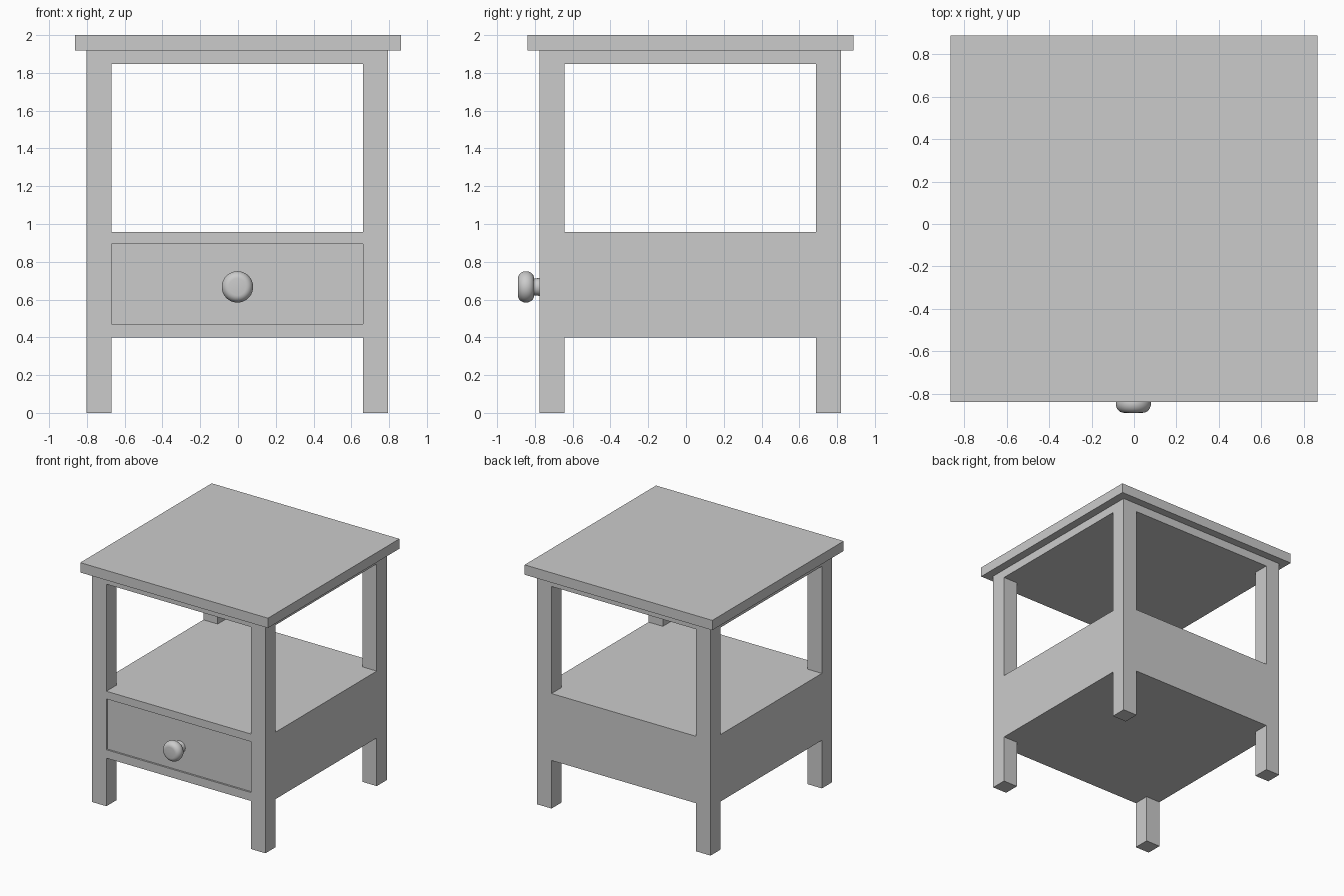
import bpy, bmesh, math

if "Cube" in bpy.data.objects:
    bpy.data.objects.remove(bpy.data.objects["Cube"])

CX, CY = -0.003, 0.023        # centre of the leg frame
OUT, INN = 0.798, 0.666       # outer and inner half-spacing of the legs
FRONT = CY - OUT
DRAWER_Y = FRONT + 0.015      # drawer face sits slightly recessed
CASE_Y = FRONT + 0.08


def finish(name, bm):
    bmesh.ops.recalc_face_normals(bm, faces=bm.faces)
    mesh = bpy.data.meshes.new(name)
    bm.to_mesh(mesh)
    bm.free()
    ob = bpy.data.objects.new(name, mesh)
    bpy.context.collection.objects.link(ob)
    return ob


def prism(name, outline, z0, z1):
    bm = bmesh.new()
    face = bm.faces.new([bm.verts.new((x, y, z0)) for x, y in outline])
    ext = bmesh.ops.extrude_face_region(bm, geom=[face])["geom"]
    bmesh.ops.translate(bm, vec=(0, 0, z1 - z0),
                        verts=[v for v in ext if isinstance(v, bmesh.types.BMVert)])
    return finish(name, bm)


def box(name, x0, x1, y0, y1, z0, z1):
    return prism(name, [(x0, y0), (x1, y0), (x1, y1), (x0, y1)], z0, z1)


def notched_slab(name, front, z0, z1):
    """Slab flush with the outer leg faces, notched at the corners for the legs."""
    xl, xa, xb, xr = CX - OUT, CX - INN, CX + INN, CX + OUT
    ya, yb, yk = CY - INN, CY + INN, CY + OUT
    return prism(name, [(xa, front), (xb, front), (xb, ya), (xr, ya), (xr, yb), (xb, yb),
                        (xb, yk), (xa, yk), (xa, yb), (xl, yb), (xl, ya), (xa, ya)], z0, z1)


# Tabletop
box("tabletop", -0.864, 0.864, -0.84, 0.888, 1.918, 2.0)

# Four square legs
for side, sx in (("left", -1), ("right", 1)):
    for end, sy in (("front", -1), ("back", 1)):
        xs = sorted((CX + sx * INN, CX + sx * OUT))
        ys = sorted((CY + sy * INN, CY + sy * OUT))
        box(f"{end}_{side}_leg", *xs, *ys, 0, 1.918)

# Apron under the top and drawer case between the legs
notched_slab("apron", FRONT, 1.848, 1.918)
notched_slab("drawer_case", CASE_Y, 0.40, 0.957)

# Front rails and recessed drawer front
box("lower_rail", CX - INN, CX + INN, FRONT, CASE_Y, 0.40, 0.47)
box("upper_rail", CX - INN, CX + INN, FRONT, CASE_Y, 0.893, 0.957)
box("drawer_front", CX - INN, CX + INN, DRAWER_Y, CASE_Y, 0.47, 0.893)

# Turned knob: (radius, y) profile with a rounded mushroom head
profile = [(0.05, DRAWER_Y), (0.046, -0.785), (0.045, -0.804)]
profile += [(0.045 + 0.038 * math.cos(a), -0.847 + 0.043 * math.sin(a))
            for a in (math.pi / 2 - math.pi * i / 12 for i in range(1, 13))]
profile.append((0.0, -0.8905))
bm = bmesh.new()
verts = [bm.verts.new((r, y, 0)) for r, y in profile]
edges = [bm.edges.new(pair) for pair in zip(verts, verts[1:])]
bmesh.ops.spin(bm, geom=verts + edges, cent=(0, 0, 0), axis=(0, 1, 0),
               angle=2 * math.pi, steps=40, use_merge=True)
bmesh.ops.remove_doubles(bm, verts=bm.verts, dist=1e-5)
knob = finish("drawer_knob", bm)
knob.location = (CX, 0, 0.667)
bpy.context.view_layer.objects.active = knob
knob.select_set(True)
bpy.ops.object.shade_smooth_by_angle(angle=math.radians(35))
